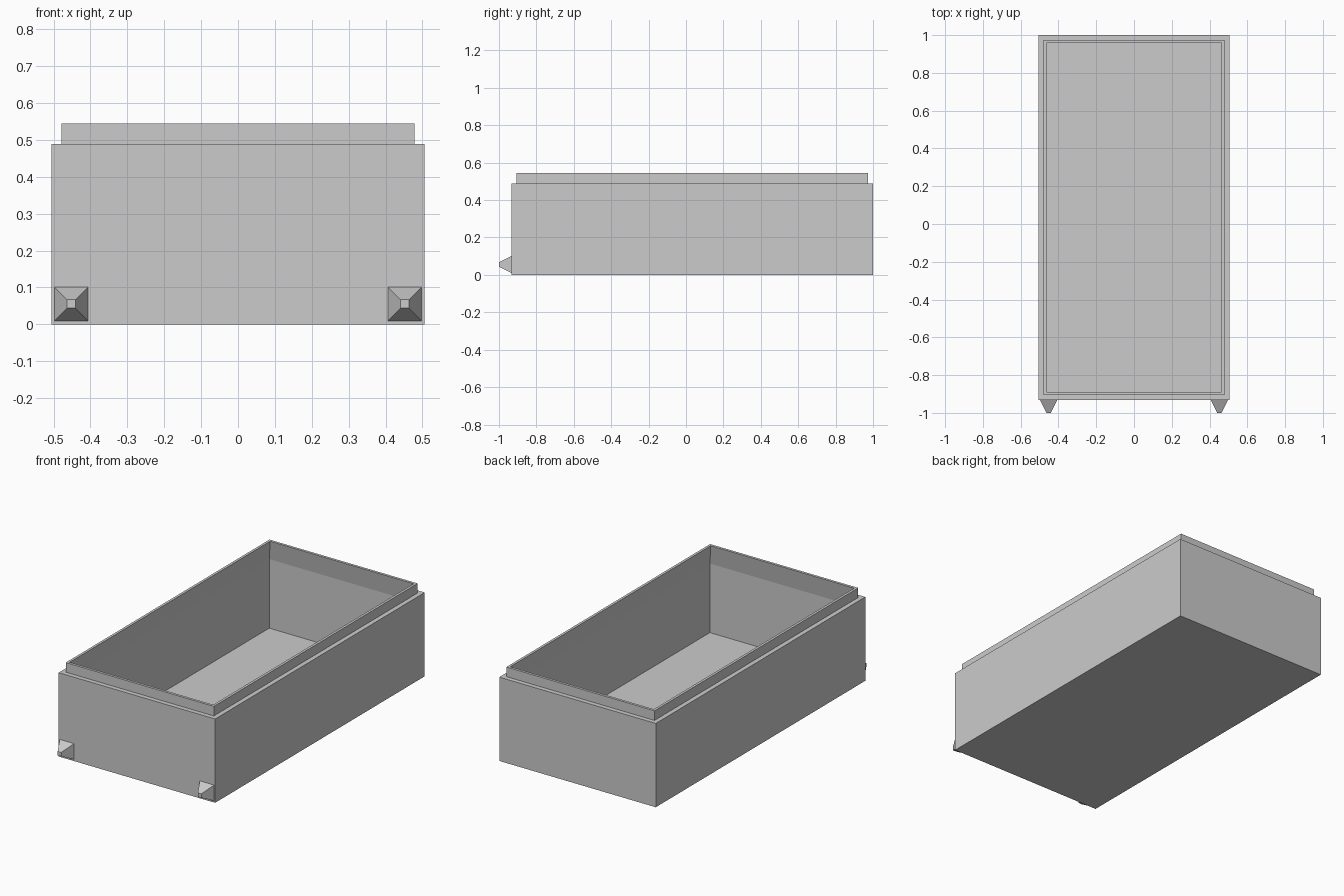
import bpy
import bmesh

cube = bpy.data.objects.get("Cube")
if cube:
    bpy.data.objects.remove(cube, do_unlink=True)

grey = bpy.data.materials.new("light_grey")
grey.use_nodes = True
colour = (0.6, 0.6, 0.6, 1)
grey.diffuse_color = colour
grey.node_tree.nodes["Principled BSDF"].inputs["Base Color"].default_value = colour


def loft(name, rings):
    """Skin a stack of four-cornered rings and cap both ends."""
    bm = bmesh.new()
    loops = [[bm.verts.new(p) for p in ring] for ring in rings]
    for a, b in zip(loops, loops[1:]):
        for i in range(4):
            j = (i + 1) % 4
            bm.faces.new((a[i], a[j], b[j], b[i]))
    bm.faces.new(loops[0][::-1])
    bm.faces.new(loops[-1])
    bmesh.ops.recalc_face_normals(bm, faces=bm.faces)
    mesh = bpy.data.meshes.new(name)
    bm.to_mesh(mesh)
    bm.free()
    mesh.materials.append(grey)
    obj = bpy.data.objects.new(name, mesh)
    bpy.context.collection.objects.link(obj)
    return obj


CORNERS = ((-1, -1), (1, -1), (1, 1), (-1, 1))
HALF_X, HALF_Y, MID_Y = 0.505, 0.966, 0.034


def tray_ring(inset, z):
    return [(sx * (HALF_X - inset), MID_Y + sy * (HALF_Y - inset), z)
            for sx, sy in CORNERS]


# Open tray: outer wall, stepped lip, tapering inner lip, cavity wall and floor
profile = [(0, 0), (0, 0.489), (0.027, 0.489), (0.027, 0.545),
           (0.042, 0.545), (0.022, 0.428), (0.022, 0.025)]
loft("tray", [tray_ring(inset, z) for inset, z in profile])


# Tapered pegs low on the front wall
def peg_ring(x, half, y):
    return [(x + sx * half, y, 0.0555 + sz * half) for sx, sz in CORNERS]


for side, x in (("right", -0.452), ("left", 0.452)):
    loft(side + "_peg", [peg_ring(x, 0.046, MID_Y - HALF_Y),
                         peg_ring(x, 0.0115, -1)])
